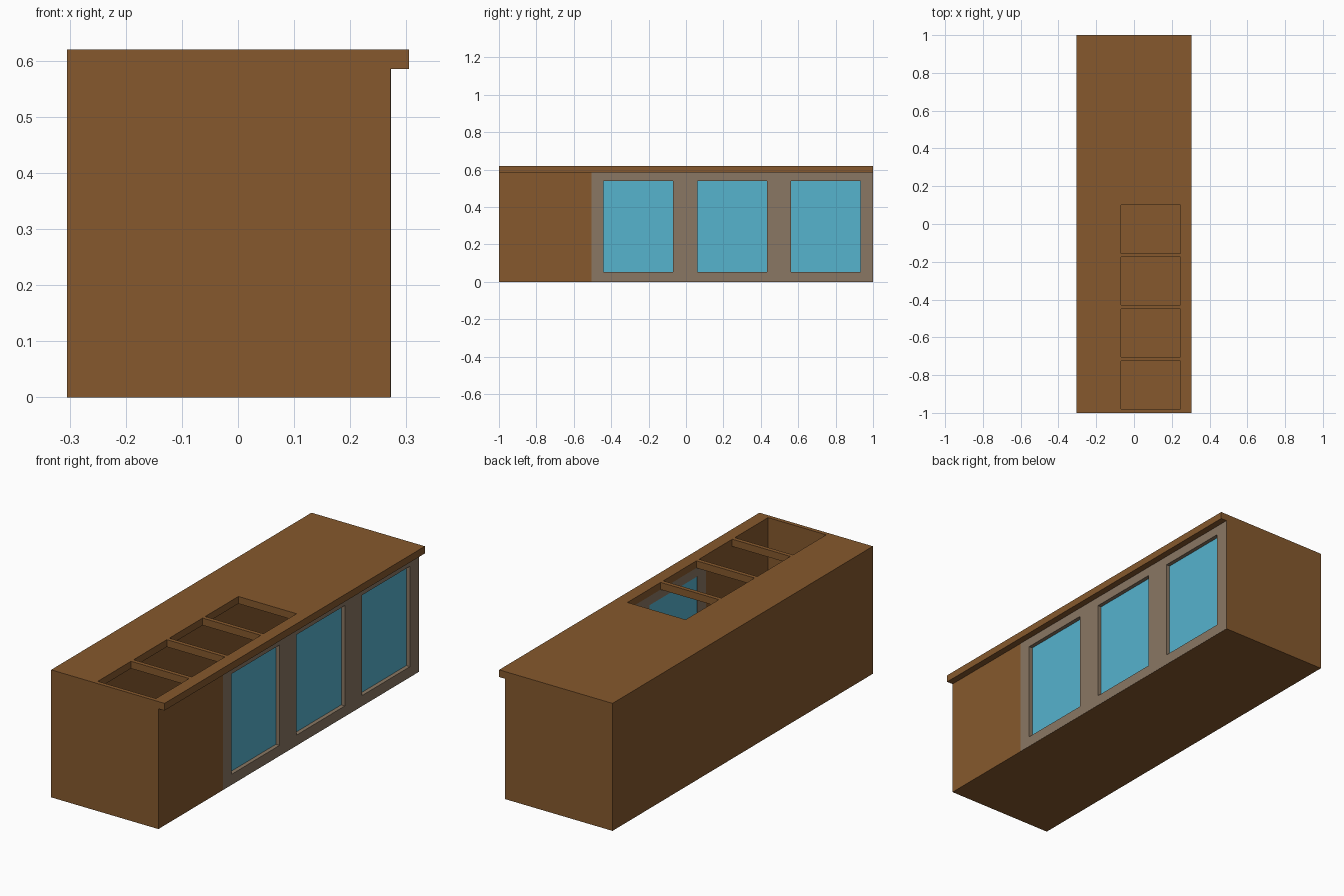
import bpy, bmesh
from mathutils import Vector

if "Cube" in bpy.data.objects:
    bpy.data.objects.remove(bpy.data.objects["Cube"])


def material(name, rgb):
    lin = [((c / 255 + 0.055) / 1.055) ** 2.4 for c in rgb]
    m = bpy.data.materials.new(name)
    m.diffuse_color = (*lin, 1)
    m.use_nodes = True
    m.node_tree.nodes["Principled BSDF"].inputs["Base Color"].default_value = m.diffuse_color
    return m


WOOD = material("brown wood", (134, 89, 45))
FRAME = material("grey brown frame", (138, 119, 99))
GLASS = material("blue glass", (86, 179, 206))


def finish(name, bm, mat):
    bmesh.ops.recalc_face_normals(bm, faces=bm.faces[:])
    me = bpy.data.meshes.new(name)
    bm.to_mesh(me)
    bm.free()
    me.materials.append(mat)
    ob = bpy.data.objects.new(name, me)
    bpy.context.collection.objects.link(ob)
    return ob


def box(name, lo, hi, mat):
    bm = bmesh.new()
    bmesh.ops.create_cube(bm, size=1)
    lo, hi = Vector(lo), Vector(hi)
    for v in bm.verts:
        v.co = (lo + hi) / 2 + v.co * (hi - lo)
    return finish(name, bm, mat)


def pierced_plate(name, us, vs, is_hole, place, depth, mat):
    """Slab made of a grid of cells, leaving out the holes."""
    bm = bmesh.new()
    grid = [[bm.verts.new(place(u, v)) for v in vs] for u in us]
    for i in range(len(us) - 1):
        for j in range(len(vs) - 1):
            if not is_hole(i, j):
                bm.faces.new((grid[i][j], grid[i + 1][j],
                              grid[i + 1][j + 1], grid[i][j + 1]))
    new = bmesh.ops.extrude_face_region(bm, geom=bm.faces[:])["geom"]
    bmesh.ops.translate(bm, vec=depth,
                        verts=[g for g in new if isinstance(g, bmesh.types.BMVert)])
    return finish(name, bm, mat)


L, R = -0.305, 0.272      # body sides
INNER = 0.246             # inner face of the right wall
H, TOP = 0.585, 0.62      # underside and top of the worktop
T = 0.018                 # wall thickness

# Hollow body
box("floor", (L, -1, 0), (R, 1, T), WOOD)
box("left_wall", (L, -1 + T, T), (L + T, 1 - T, H), WOOD)
box("front_wall", (L, -1, T), (R, -1 + T, H), WOOD)
box("back_wall", (L, 1 - T, T), (R, 1, H), WOOD)
box("right_wall_solid", (INNER, -1 + T, T), (R, -0.505, H), WOOD)

# Window frame on the right side, a hair proud of the floor and end wall edges
windows = [(-0.44, -0.07), (0.062, 0.432), (0.562, 0.932)]
ys = [-0.505] + [y for w in windows for y in w] + [0.9995]
zs = [0.0005, 0.052, 0.54, H]
pierced_plate("window_frame", ys, zs, lambda i, j: i % 2 == 1 and j == 1,
              lambda y, z: (R + 0.0006, y, z), (INNER - R, 0, 0), FRAME)
for n, (a, b) in enumerate(windows):
    box(f"window_glass_{n + 1}", (0.249, a, 0.052), (0.253, b, 0.54), GLASS)

# Overhanging worktop with four openings
bins = [(-0.98 + 0.275 * k, -0.725 + 0.275 * k) for k in range(4)]
ys = [-1] + [y for b in bins for y in b] + [1]
pierced_plate("worktop", [L, -0.068, 0.245, 0.305], ys,
              lambda i, j: i == 1 and j % 2 == 1,
              lambda x, y: (x, y, TOP), (0, 0, H - TOP), WOOD)
